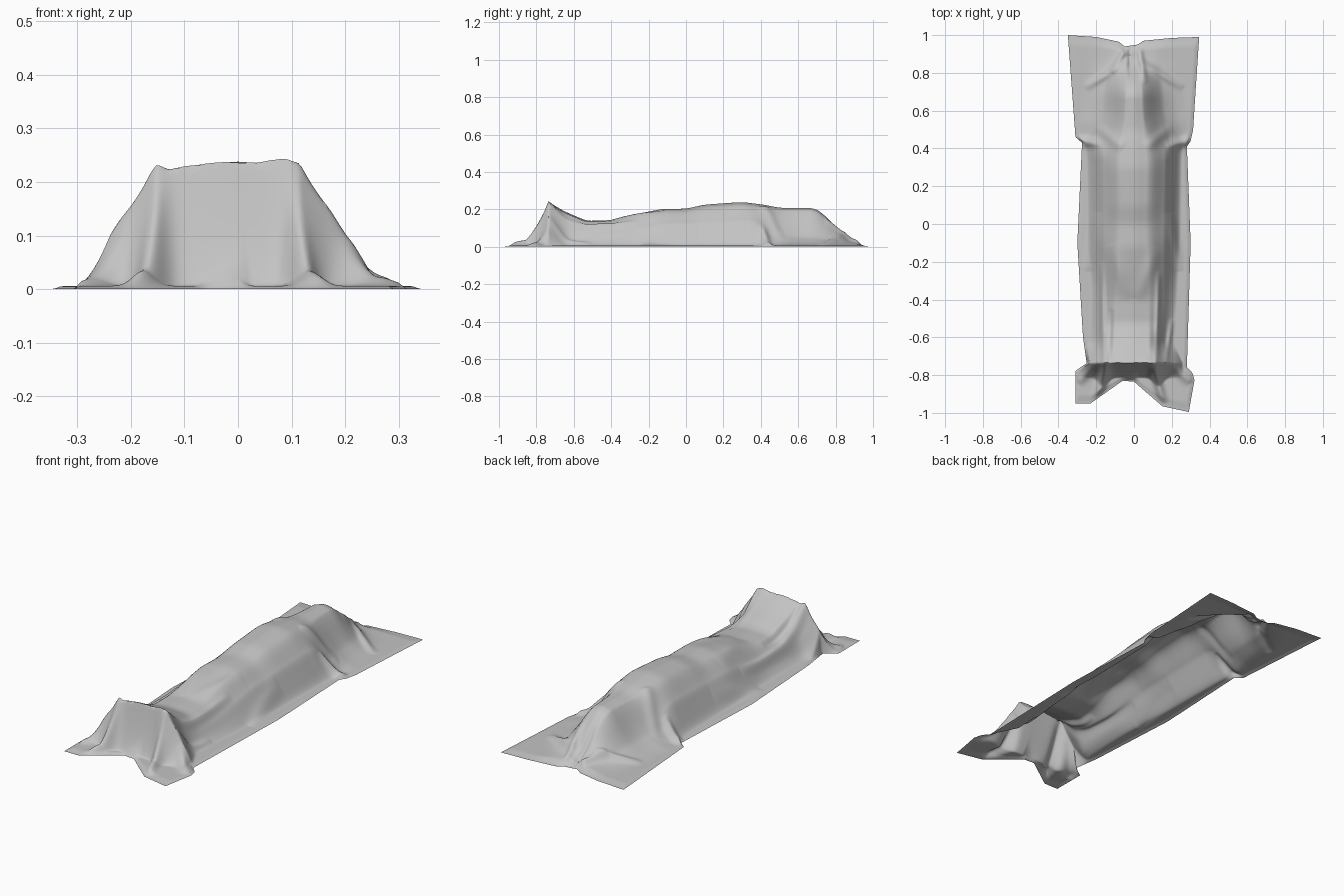
import bpy, bmesh, math

cube = bpy.data.objects.get("Cube")
if cube:
    bpy.data.objects.remove(cube, do_unlink=True)


def smooth(a, b, t):
    t = min(1, max(0, (t - a) / (b - a)))
    return t * t * (3 - 2 * t)


def lerp(pts, t):
    """Piecewise linear profile through (position, value) points."""
    if t <= pts[0][0]:
        return pts[0][1]
    for (a, va), (b, vb) in zip(pts, pts[1:]):
        if t <= b:
            return va + (vb - va) * (t - a) / (b - a)
    return pts[-1][1]


def soft(pts, t, r):
    return sum(lerp(pts, t + k * r / 3) for k in range(-3, 4)) / 7


# Sheet outline: side edges by y, end edges by x
LEFT = [(-1, .29), (-.83, .32), (-.79, .31), (-.76, .28), (-.1, .3), (.41, .28),
        (.44, .3), (.5, .313), (1, .345)]
RIGHT = [(-.95, .31), (-.79, .31), (-.74, .25), (-.6, .27), (-.1, .3), (.43, .275),
         (.46, .31), (1, .35)]
FRONT = [(-.31, -.95), (-.23, -.95), (-.06, -.83), (0, -.835), (.15, -.965), (.29, -.995)]
BACK = [(-.35, 1), (-.2, .99), (-.08, .965), (-.05, .94), (.02, .95), (.05, .97), (.2, .985), (.345, .99)]

# Lying figure: crown height, crown half width, arm shelf height and where the side lands
CROWN = [(-.74, .237), (-.65, .183), (-.53, .132), (-.4, .136), (-.25, .172), (-.12, .197), (0, .197),
         (.1, .219), (.3, .233), (.42, .218), (.5, .202), (.69, .2), (.75, .155), (.8, .1),
         (.86, .03), (.93, .01)]
WIDTH = [(-.74, .135), (-.6, .12), (-.3, .1), (0, .08), (.3, .09), (.42, .08), (.55, .05), (.8, .04)]
SHELF = [(-.74, .06), (-.6, .035), (-.35, .06), (-.1, .11), (.25, .12), (.38, .125), (.46, .055), (.6, .025), (.8, .01)]
LAND = [(-.76, .285), (-.7, .26), (-.62, .225), (-.3, .235), (0, .25), (.35, .255), (.45, .27), (.6, .23), (.8, .21)]

# Creases: start, end, height, radius
FOLDS = [
    ((.12, -.74), (.13, -.25), .02, .014), ((-.16, -.76), (-.17, -.2), .02, .014),
    ((.17, -.74), (.2, -.5), .014, .014), ((-.13, -.74), (-.12, -.45), -.014, .012),
    ((.09, -.73), (.16, -.95), .03, .022), ((-.14, -.73), (-.2, -.95), .03, .022),
    ((.2, -.74), (.3, -.84), .018, .025), ((-.2, -.74), (-.3, -.84), .018, .025),
    ((0, .88), (-.26, .72), .016, .02), ((0, .88), (.26, .72), .016, .02),
    ((-.02, .97), (-.12, .8), .02, .016), ((.02, .97), (.06, .74), .02, .016),
    ((-.02, .99), (-.02, .76), -.016, .012), ((-.07, -.83), (.02, -.8), .016, .02),
    ((.17, .41), (.3, .445), .024, .023), ((-.17, .42), (-.3, .445), .024, .023),
    ((.06, .4), (.2, .52), .014, .028), ((-.06, .4), (-.2, .52), .014, .028),
    ((.12, -.12), (.02, -.4), .008, .035), ((-.12, -.1), (-.03, -.4), .008, .035),
    ((.19, .06), (.24, -.25), .014, .025), ((-.19, .06), (-.24, -.25), .014, .025),
]


def fold(x, y, a, b, height, radius):
    dx, dy = b[0] - a[0], b[1] - a[1]
    t = min(1, max(0, ((x - a[0]) * dx + (y - a[1]) * dy) / (dx * dx + dy * dy)))
    d = math.hypot(x - a[0] - t * dx, y - a[1] - t * dy)
    return height * math.sin(math.pi * t) ** .7 * math.exp(-(d / radius) ** 2)


def height(x, y):
    s = abs(x + .018 * (1 - smooth(-.7, -.3, y)))
    yy = max(y, -.74)
    top, w = soft(CROWN, yy, .025), soft(WIDTH, yy, .05)
    shelf, land = min(soft(SHELF, yy, .04), top), soft(LAND, yy, .03)
    # Crown rolls down to the arm shelf, which drops to the ground
    mid = w + (land - w) * .55
    body = shelf + (top - shelf) * (1 - smooth(w * .75, mid + .02, s))
    body *= 1 - smooth(mid - .02, land, s)
    # Cloth hangs straight off the toes and in a curve off the head
    feet, head = 1 - smooth(-.75, -.62, y), smooth(.44, .56, y)
    hang = 1 - min(1, max(0, (s - w) / (land + .06 * head - w)))
    tent = top * hang ** (.85 + .85 * head)
    z = body + (tent - body) * max(feet, .5 * head)
    z *= 1 - .05 * smooth(0, w, s)
    # Front face drops steeply off the toes
    reach = .08 + .045 * math.exp(-((s - .145) / .035) ** 2)
    drop = min(1, max(0, (-.735 - y) / reach))
    z *= (1 - drop) ** 1.35
    z += .014 * math.exp(-((x - .08) / .04) ** 2 - ((y + .735) / .03) ** 2)
    z += sum(fold(x, y, *f) for f in FOLDS)
    return max(0, z) + .006


# Draped sheet as a warped grid
NX, NY = 100, 280
bm = bmesh.new()
rows = []
for j in range(NY + 1):
    v = -1 + 2 * j / NY
    row = []
    for i in range(NX + 1):
        u = -1 + 2 * i / NX
        x = u * lerp(LEFT if u > 0 else RIGHT, v)
        # End rows slide to meet the ragged hems
        y = v
        if v < -.72:
            y = -.72 + (v + .72) / .28 * (-.72 - lerp(FRONT, x))
        elif v > .75:
            y = .75 + (v - .75) / .25 * (lerp(BACK, x) - .75)
        hem = 1 - smooth(.94, 1, max(abs(u), abs(v)))
        row.append(bm.verts.new((x, y, height(x, y) * hem)))
    rows.append(row)
for a, b in zip(rows, rows[1:]):
    for i in range(NX):
        bm.faces.new((a[i], a[i + 1], b[i + 1], b[i]))

mesh = bpy.data.meshes.new("draped_sheet")
bm.to_mesh(mesh)
bm.free()
sheet = bpy.data.objects.new("draped_sheet", mesh)
bpy.context.collection.objects.link(sheet)

# Cloth colour
cloth = bpy.data.materials.new("grey_cloth")
cloth.use_nodes = True
color = (.55, .55, .55, 1)
cloth.diffuse_color = color
cloth.node_tree.nodes["Principled BSDF"].inputs["Base Color"].default_value = color
mesh.materials.append(cloth)

bpy.ops.object.select_all(action='DESELECT')
sheet.select_set(True)
bpy.context.view_layer.objects.active = sheet
bpy.ops.object.shade_smooth_by_angle(angle=math.radians(60))
